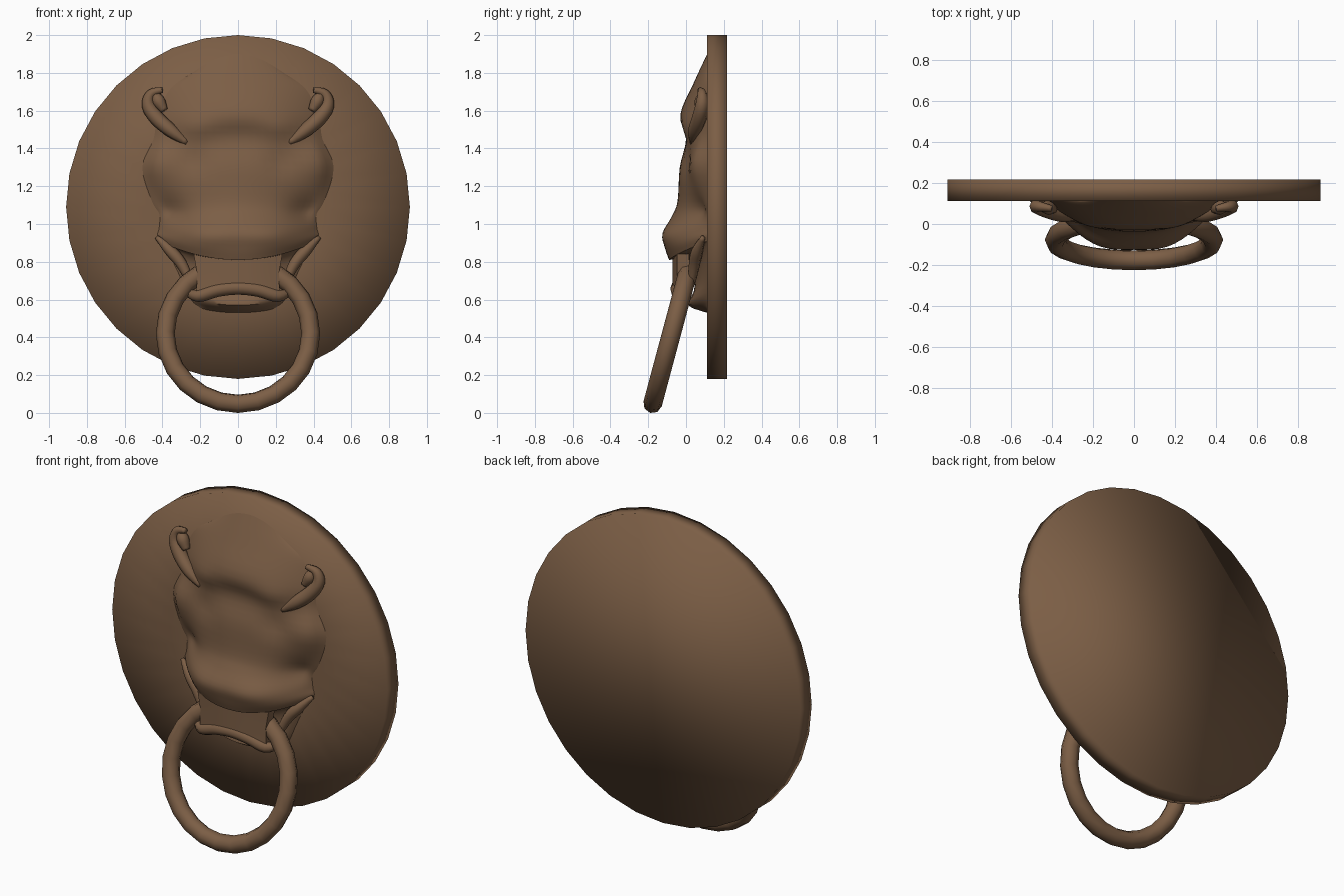
import bpy, bmesh, math
from mathutils import Vector

if "Cube" in bpy.data.objects:
    bpy.data.objects.remove(bpy.data.objects["Cube"])

bronze = bpy.data.materials.new("brown bronze")
bronze.diffuse_color = (0.2, 0.112, 0.06, 1)
bronze.use_nodes = True
bronze.node_tree.nodes["Principled BSDF"].inputs["Base Color"].default_value = bronze.diffuse_color


def finish(name, bm, angle=None):
    bmesh.ops.recalc_face_normals(bm, faces=bm.faces)
    me = bpy.data.meshes.new(name)
    bm.to_mesh(me)
    bm.free()
    ob = bpy.data.objects.new(name, me)
    bpy.context.collection.objects.link(ob)
    me.materials.append(bronze)
    for p in me.polygons:
        p.use_smooth = True
    if angle:
        bpy.ops.object.select_all(action='DESELECT')
        ob.select_set(True)
        bpy.context.view_layer.objects.active = ob
        bpy.ops.object.shade_smooth_by_angle(angle=math.radians(angle))
    return ob


def skin(bm, rows, closed):
    """Join rows of points with quads."""
    vs = [[bm.verts.new(p) for p in r] for r in rows]
    for a, b in zip(vs, vs[1:]):
        n = len(a)
        for i in range(n if closed else n - 1):
            k = (i + 1) % n
            bm.faces.new((a[i], a[k], b[k], b[i]))
    return vs


def spline(pts, steps):
    """Catmull-Rom interpolation of tuples of any length."""
    p = [pts[0]] + list(pts) + [pts[-1]]
    out = []
    for i in range(1, len(p) - 2):
        for s in range(steps):
            t = s / steps
            out.append(tuple(0.5 * (2 * b + (c - a) * t + (2 * a - 5 * b + 4 * c - d) * t * t
                             + (3 * b - a - 3 * c + d) * t ** 3)
                             for a, b, c, d in zip(*p[i - 1:i + 3])))
    return out + [tuple(pts[-1])]


def tube(name, pts, sides=8):
    """Round ridge along points (x, y, z, radius)."""
    path = spline(pts, 4)
    bm = bmesh.new()
    rows = []
    for i, q in enumerate(path):
        c = Vector(q[:3])
        t = Vector(path[min(i + 1, len(path) - 1)][:3]) - Vector(path[max(i - 1, 0)][:3])
        u = t.cross(Vector((0, 1, 0))).normalized()
        v = t.cross(u).normalized()
        rows.append([c + q[3] * (math.cos(a) * u + math.sin(a) * v)
                     for a in (2 * math.pi * k / sides for k in range(sides))])
    vs = skin(bm, rows, True)
    bm.faces.new(vs[0])
    bm.faces.new(vs[-1])
    return finish(name, bm)


# Round back plate, smooth over the rim
bm = bmesh.new()
rows = [[(r * math.sin(a), y, 1.09 + r * math.cos(a))
         for a in (2 * math.pi * k / 32 for k in range(32))]
        for r, y in ((0.46, 0.111), (0.91, 0.111), (0.91, 0.217))]
vs = skin(bm, rows, True)
bm.faces.new(vs[0])
bm.faces.new(vs[-1])
finish("back_plate", bm)


# Raised bumps and hollows of the face: x, z, x size, z size, height
BUMPS = [(0.43, 1.32, 0.09, 0.12, 0.03), (0.22, 1.50, 0.10, 0.06, 0.02),
         (0.23, 1.33, 0.07, 0.06, -0.02), (0.19, 0.93, 0.12, 0.07, 0.015),
         (0.36, 1.08, 0.08, 0.06, -0.03)]


def relief(x, z):
    return sum(h * math.exp(-((abs(x) - bx) / sx) ** 2 - ((z - bz) / sz) ** 2)
               for bx, bz, sx, sz, h in BUMPS)


def head_part(name, table, steps):
    """Loft rows of (middle z, side z, half width, middle y, fullness)."""
    bm = bmesh.new()
    rows = []
    for zm, zs, w, y, p in spline(table, steps):
        row = []
        for i in range(33):
            u = math.sin(math.pi / 2 * (i / 16 - 1))
            x, z = w * u, zm + (zs - zm) * u * u
            side = max(0.0, 1 - abs(u) ** p)
            row.append((x, 0.114 - (0.114 - y) * side - relief(x, z) * min(1, 4 * side), z))
        rows.append(row)
    skin(bm, rows, False)
    return finish(name, bm, 50)


# Forehead, brow, nose and muzzle
head_part("face", [
    (1.90, 1.80, 0.24, 0.112, 2.0), (1.75, 1.72, 0.36, 0.042, 2.2),
    (1.58, 1.58, 0.43, -0.030, 2.2), (1.45, 1.45, 0.45, 0.0, 2.6),
    (1.30, 1.30, 0.51, -0.033, 2.2), (1.12, 1.12, 0.46, -0.045, 2.0),
    (1.04, 1.05, 0.42, -0.075, 2.0), (0.95, 0.98, 0.42, -0.123, 2.2),
    (0.87, 0.94, 0.43, -0.110, 2.4), (0.81, 0.91, 0.42, -0.090, 2.4)], 4)
# Underside of the muzzle and the open mouth down to the chin
head_part("mouth", [
    (0.81, 0.91, 0.42, -0.090, 2.4), (0.81, 0.90, 0.41, 0.00, 2.4),
    (0.74, 0.84, 0.37, 0.045, 2.4), (0.64, 0.72, 0.31, 0.04, 2.4),
    (0.57, 0.61, 0.26, 0.01, 2.4), (0.53, 0.55, 0.20, 0.112, 2.0)], 3)

# Holder plate between the teeth, with an arched lower edge
bm = bmesh.new()
rows = []
for y in (-0.072, -0.01):
    for t in ((0, 0.5, 1) if y < -0.05 else (1, 0.5, 0)):
        row = []
        for i in range(13):
            u = i / 6 - 1
            w = 0.235 - 0.06 * t + 0.045 * t * t
            top, low = 0.81 + 0.03 * u * u, 0.68 - 0.045 * u * u
            row.append((w * u, y + 0.025 * u * u, top + (low - top) * t))
        rows.append(row)
rows.append(rows[0])
vs = skin(bm, rows, False)
bmesh.ops.remove_doubles(bm, verts=bm.verts, dist=1e-5)
bmesh.ops.holes_fill(bm, edges=[e for e in bm.edges if e.is_boundary])
finish("ring_holder", bm, 40)

# Lower lip
tube("lower_lip", [(-0.27, 0.0, 0.64, 0.02), (-0.21, -0.035, 0.62, 0.033),
                   (-0.11, -0.045, 0.65, 0.036), (0, -0.047, 0.662, 0.036),
                   (0.11, -0.045, 0.65, 0.036), (0.21, -0.035, 0.62, 0.033),
                   (0.27, 0.0, 0.64, 0.02)])

# Ears and mouth-corner folds on both sides
for s, side in ((-1, "left"), (1, "right")):
    def mir(pts):
        return [(s * x, y, z, r) for x, y, z, r in pts]
    tube(side + "_ear_rim", mir([
        (0.27, 0.035, 1.43, 0.015), (0.35, 0.045, 1.49, 0.035), (0.43, 0.07, 1.56, 0.04),
        (0.475, 0.085, 1.63, 0.035), (0.46, 0.085, 1.69, 0.025), (0.40, 0.075, 1.71, 0.015)]))
    tube(side + "_ear_lobe", mir([
        (0.44, 0.09, 1.69, 0.02), (0.42, 0.08, 1.65, 0.035), (0.39, 0.07, 1.60, 0.02)]))
    tube(side + "_mouth_fold", mir([
        (0.43, 0.09, 0.93, 0.012), (0.36, 0.06, 0.86, 0.03),
        (0.30, 0.045, 0.79, 0.03), (0.25, 0.03, 0.69, 0.02)]))

# Knocker ring, tilted forward at the bottom
bm = bmesh.new()
tilt = math.radians(15)
rows = []
for k in range(24):
    a = 2 * math.pi * k / 24
    row = []
    for j in range(8):
        b = 2 * math.pi * j / 8
        r, d = 0.385 + 0.05 * math.cos(b), 0.05 * math.sin(b)
        x, h = r * math.sin(a), r * math.cos(a)
        row.append((x, -0.077 + h * math.sin(tilt) + d * math.cos(tilt),
                    0.42 + h * math.cos(tilt) - d * math.sin(tilt)))
    rows.append(row)
skin(bm, rows + [rows[0]], True)
bmesh.ops.remove_doubles(bm, verts=bm.verts, dist=1e-5)
finish("knocker_ring", bm)
